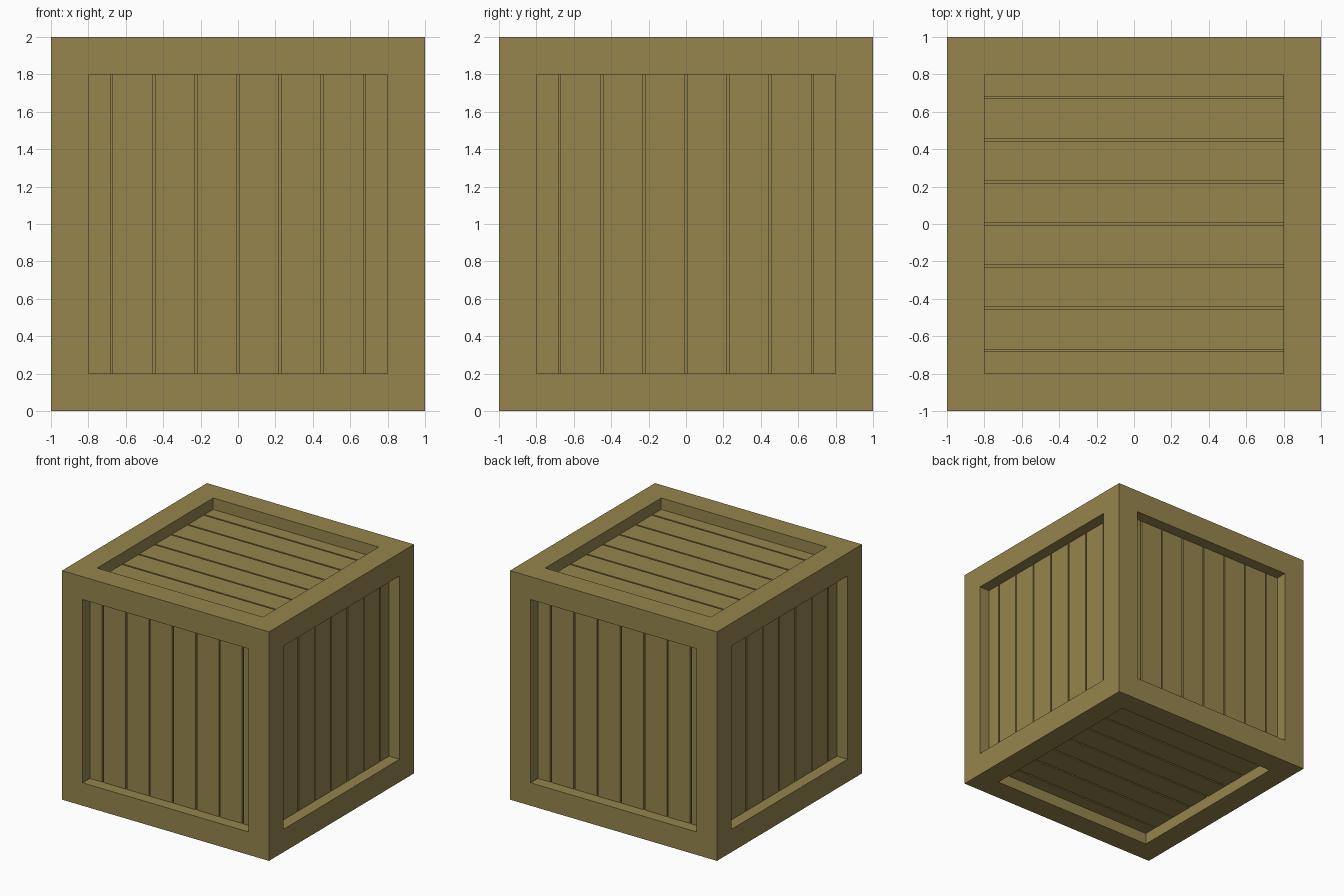
import bpy, bmesh
from mathutils import Vector

if "Cube" in bpy.data.objects:
    bpy.data.objects.remove(bpy.data.objects["Cube"])

FRAME, RECESS, CORE = 0.2, 0.9, 0.85   # frame width, plank surface, groove floor
OPEN = 1 - FRAME                       # half size of each opening
PITCH, GAP = 0.2255, 0.013             # plank spacing and groove width
CENTRE = Vector((0, 0, 1))

wood = bpy.data.materials.new("wood")
wood.diffuse_color = (0.305, 0.235, 0.074, 1)
wood.use_nodes = True
wood.node_tree.nodes["Principled BSDF"].inputs["Base Color"].default_value = wood.diffuse_color


def add_object(name, bm):
    mesh = bpy.data.meshes.new(name)
    bm.to_mesh(mesh)
    bm.free()
    mesh.materials.append(wood)
    obj = bpy.data.objects.new(name, mesh)
    bpy.context.collection.objects.link(obj)
    return obj


# Frame: a cube with every side inset and sunk down to the groove floor
bm = bmesh.new()
bmesh.ops.create_cube(bm, size=2)
sides = bm.faces[:]
bmesh.ops.inset_individual(bm, faces=sides, thickness=FRAME, use_even_offset=True)
sunk = bmesh.ops.extrude_discrete_faces(bm, faces=sides)["faces"]
for f in sunk:
    f.normal_update()
    bmesh.ops.translate(bm, verts=f.verts[:], vec=-f.normal * (1 - CORE))
bmesh.ops.translate(bm, verts=bm.verts[:], vec=CENTRE)
add_object("crate_frame", bm)


# Planks: eight boards per side, the outer two running under the frame edge
def planks(name, normal, width):
    normal, width = Vector(normal), Vector(width)
    bm = bmesh.new()
    for i in range(-4, 4):
        a = max(i * PITCH + GAP / 2, -OPEN)
        b = min((i + 1) * PITCH - GAP / 2, OPEN)
        size = [2 * OPEN] * 3
        for k in range(3):
            if normal[k]:
                size[k] = RECESS - CORE
            elif width[k]:
                size[k] = b - a
        pos = CENTRE + normal * (RECESS + CORE) / 2 + width * (a + b) / 2
        verts = bmesh.ops.create_cube(bm, size=1)["verts"]
        bmesh.ops.scale(bm, verts=verts, vec=size)
        bmesh.ops.translate(bm, verts=verts, vec=pos)
    add_object(name, bm)


X, Y = (1, 0, 0), (0, 1, 0)
planks("front_planks", (0, -1, 0), X)
planks("back_planks", (0, 1, 0), X)
planks("right_planks", (1, 0, 0), Y)
planks("left_planks", (-1, 0, 0), Y)
planks("top_planks", (0, 0, 1), Y)
planks("bottom_planks", (0, 0, -1), Y)
